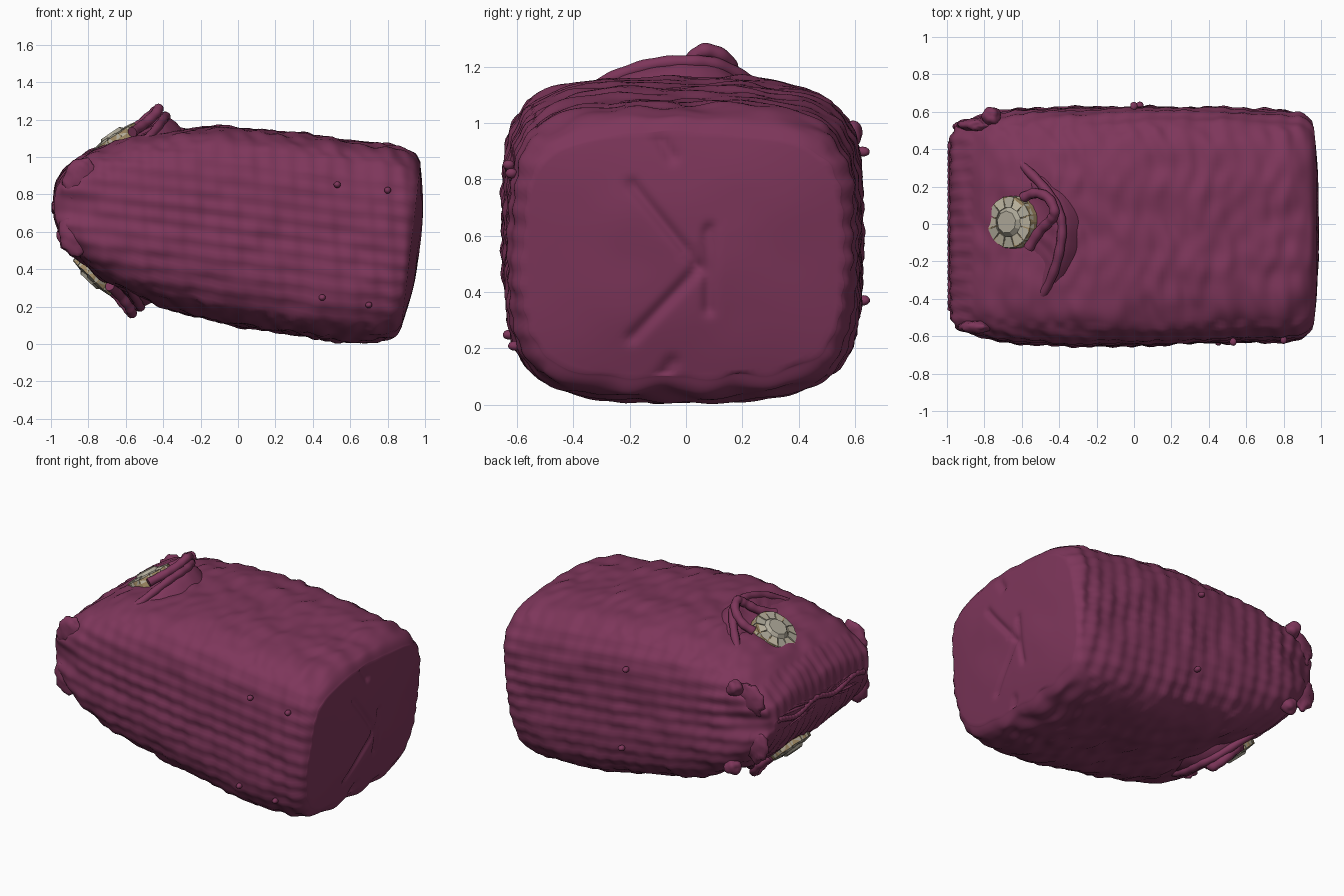
import bpy, bmesh, math, random
from mathutils import Vector, noise

if "Cube" in bpy.data.objects:
    bpy.data.objects.remove(bpy.data.objects["Cube"])
random.seed(4)

def mat(name, c):
    m = bpy.data.materials.new(name)
    m.diffuse_color = (*c, 1)
    m.use_nodes = True
    m.node_tree.nodes["Principled BSDF"].inputs["Base Color"].default_value = m.diffuse_color
    return m

PLUM = mat("plum wool", (0.208, 0.037, 0.104))
CREAM = mat("cream stone", (0.52, 0.47, 0.36))
GREY = mat("grey beige stone", (0.44, 0.41, 0.33))
TAN = mat("tan setting", (0.36, 0.26, 0.13))

def finish(name, bm, material, smooth=True):
    bmesh.ops.recalc_face_normals(bm, faces=bm.faces)
    me = bpy.data.meshes.new(name)
    bm.to_mesh(me)
    bm.free()
    me.materials.append(material)
    for p in me.polygons:
        p.use_smooth = smooth
    ob = bpy.data.objects.new(name, me)
    bpy.context.collection.objects.link(ob)
    return ob

def catmull(p, k):
    out = []
    for i in range(len(p) - 1):
        a, b, c, d = p[max(i-1, 0)], p[i], p[i+1], p[min(i+2, len(p)-1)]
        for j in range(k):
            t = j / k
            out.append([0.5*(2*B + (C-A)*t + (2*A-5*B+4*C-D)*t*t + (3*B-A-3*C+D)*t**3)
                        for A, B, C, D in zip(a, b, c, d)])
    return out + [list(p[-1])]

# Body: stations of (top x, top z, bottom x, bottom z, half width)
stations = [
    (-.985, .77, -.98, .67, .52), (-.96, .88, -.94, .57, .555), (-.85, .99, -.85, .45, .585),
    (-.70, 1.07, -.72, .34, .615), (-.50, 1.12, -.50, .235, .63), (-.30, 1.15, -.32, .17, .632),
    (0, 1.155, 0, .10, .632), (.30, 1.13, .28, .055, .632), (.58, 1.09, .55, .018, .625),
    (.82, 1.06, .72, .018, .615), (.935, 1.015, .835, .045, .595), (.975, .96, .875, .095, .565)]
RES = 180
EXP = 4.0

def knit(x, y, z, c, s):
    """Radial bump: rows and columns on the sides, loose scales above and below."""
    n = noise.noise(Vector((x*7, y*7, z*7))) * .014
    n += noise.noise(Vector((x*2.5, y*2.5, z*2.5 + 4))) * .014
    if abs(c) > abs(s):
        fade = .5 + .8*abs(noise.noise(Vector((x*3, y, z*3 + 9))))
        n += fade*(.006*math.sin(z*73 + x*9) + .005*math.sin(x*62 + z*4))
    else:
        n += .014*noise.noise(Vector((x*13, y*8, z))) + .003*math.sin(x*55 + 2*math.sin(y*14))
    return n

def seg_dist(y, z, a, b):
    p, a, b = Vector((y, z)), Vector(a), Vector(b)
    t = max(0, min(1, (p-a).dot(b-a) / (b-a).length_squared))
    return (p - a - t*(b-a)).length

creases = [((.05, .5), (-.18, .78)), ((.05, .48), (-.18, .24)),
           ((.09, .62), (.09, .34)), ((-.10, .97), (-.04, .88)), ((-.1, .06), (-.04, .15))]

def ring(bm, st, s=1.0, cap=False):
    tx, tz, bx, bz, w = st
    vs = []
    for i in range(RES):
        a = 2*math.pi*i/RES
        c, q = math.cos(a), math.sin(a)
        r = s * (abs(c)**EXP + abs(q)**EXP) ** (-1/EXP)
        y, h = w*r*c, r*q
        x, z = (tx+bx)/2 + (tx-bx)/2*h, (tz+bz)/2 + (tz-bz)/2*h
        if cap:
            x += .05*(1 - s*s) + .010*noise.noise(Vector((y*5, z*5, 2)))*(1-s)
            x -= sum(.016*math.exp(-(seg_dist(y, z, *k)/.022)**2) for k in creases)
        else:
            d = knit(x, y, z, c, q)
            y += d*c
            z += d*q
            if x < -.68:   # gusset tucked in at both sides of the closed end
                y -= math.copysign(.22*(-.68 - x)*math.exp(-((z - .73)/.09)**2)*abs(y)**3*4, c)
            if x < -.86:   # ribbing
                x -= .005*math.sin(y*85)
        vs.append(bm.verts.new((min(x, 1), y - .01, max(z, 0))))
    return vs

bm = bmesh.new()
rings = [ring(bm, stations[0], s, False) for s in (.35, .75)]
rings += [ring(bm, st) for st in catmull(stations, 14)]
rings += [ring(bm, stations[-1], 1 - k/30, True) for k in range(1, 30)]
for A, B in zip(rings, rings[1:]):
    for i in range(RES):
        j = (i+1) % RES
        bm.faces.new((A[i], A[j], B[j], B[i]))
bm.faces.new(rings[0])
bm.faces.new(rings[-1])
finish("knitted_body", bm, PLUM)

# Cord swept along a smooth path
def cord(name, pts, rad):
    cu = bpy.data.curves.new(name, 'CURVE')
    cu.dimensions = '3D'
    cu.bevel_depth = rad
    cu.bevel_resolution = 3
    cu.use_fill_caps = True
    path = catmull([tuple(p) for p in pts], 8)
    sp = cu.splines.new('POLY')
    sp.points.add(len(path) - 1)
    for k, p in enumerate(path):
        sp.points[k].co = (*p, 1)
        sp.points[k].radius = 1 + .06*math.sin(k*1.1)
    sp.use_smooth = True
    cu.materials.append(PLUM)
    ob = bpy.data.objects.new(name, cu)
    bpy.context.collection.objects.link(ob)

def blob(name, loc, size, rot=0):
    bm = bmesh.new()
    bmesh.ops.create_uvsphere(bm, u_segments=24, v_segments=14, radius=1)
    for v in bm.verts:
        v.co = Vector([v.co[k]*size[k] for k in range(3)])
        v.co *= 1 + .25*noise.noise(v.co*25 + Vector(loc))
    ob = finish(name, bm, PLUM)
    ob.location = loc
    ob.rotation_euler = (0, rot, 0)

# Jewelled button with its tongue and loop, in a local frame (u along slope, v = y, n outward)
def fastening(tag, origin, u, n):
    O, U, N = Vector(origin), Vector(u).normalized(), Vector(n).normalized()
    V = Vector((0, 1, 0))
    L = lambda p: O + U*p[0] + V*p[1] + N*p[2]

    # tongue
    edge = [(-.09, .44, -.08), (.04, .32, -.065), (.16, .22, -.06), (.26, .11, -.06),
            (.295, .0, -.07), (.28, -.13, -.075), (.22, -.27, -.095), (.12, -.40, -.125)]
    path = catmull(edge, 8)
    bm = bmesh.new()
    rows = []
    for p in path:
        row = []
        for t, dn in ((.15, -.03), (.45, -.035), (.75, -.02), (.95, .01), (1.04, -.01),
                      (1.11, -.05), (1.17, -.12), (1.2, -.2)):
            q = (.06 + (p[0]-.06)*t, p[1]*t, p[2]*t + dn)
            row.append(bm.verts.new(L(q) + N*.012*noise.noise(Vector(q)*16)))
        rows.append(row)
    for A, B in zip(rows, rows[1:]):
        for k in range(len(A)-1):
            bm.faces.new((A[k], A[k+1], B[k+1], B[k]))
    finish(tag + "_tongue", bm, PLUM)
    cord(tag + "_edge_cord", [L(p) for p in edge], .025)
    cord(tag + "_loop", [L(p) for p in ((.07, .14, -.03), (.15, .165, -.03), (.24, .14, -.02),
         (.285, .07, -.015), (.25, .02, -.03), (.17, -.04, -.04), (.10, -.13, -.04))], .027)

    # button setting, rim stones and centre stone
    def disc(bm, cu, cv, r0, r1, n0, n1, sides, turn=0):
        def loop(r, h):
            return [bm.verts.new(L((cu + r*math.cos(turn + 2*math.pi*k/sides),
                                    cv + r*math.sin(turn + 2*math.pi*k/sides), h))) for k in range(sides)]
        a, b = loop(r0, n0), loop(r1, n1)
        for k in range(sides):
            bm.faces.new((a[k], a[(k+1) % sides], b[(k+1) % sides], b[k]))
        bm.faces.new(a)
        bm.faces.new(b)

    bm = bmesh.new()
    disc(bm, 0, .01, .146, .138, -.07, -.004, 20)
    finish(tag + "_button_setting", bm, TAN, False)
    for group, m in ((0, CREAM), (1, GREY)):
        bm = bmesh.new()
        for k in range(group, 12, 2):
            a = 2*math.pi*k/12
            corners = []
            for rr, h in ((1.0, -.02), (.96, .006)):
                for r, da in ((.080, -.23), (.144, -.235), (.144, .235), (.080, .23)):
                    r *= rr if r > .1 else 1
                    hh = h - (.010 if r > .1 else 0) + random.uniform(-.004, .004)
                    corners.append(bm.verts.new(L((r*math.cos(a+da), .01 + r*math.sin(a+da), hh))))
            for f in ((0, 1, 2, 3), (4, 5, 6, 7), (0, 1, 5, 4), (1, 2, 6, 5), (2, 3, 7, 6), (3, 0, 4, 7)):
                bm.faces.new([corners[i] for i in f])
        finish(tag + "_rim_stones_" + "ab"[group], bm, m, False)
    bm = bmesh.new()
    disc(bm, 0, .01, .088, .060, -.01, .022, 9, .2)
    finish(tag + "_centre_stone", bm, GREY, False)

fastening("top", (-.67, 0, 1.11), (.83, 0, .56), (-.56, 0, .83))
fastening("bottom", (-.785, 0, .35), (.73, 0, -.69), (-.69, 0, -.73))

# Gathered folds at the closed end, on both sides
for side, s in (("front", -1), ("back", 1)):
    blob(side + "_upper_fold", (-.85, s*.54 - .01, .89), (.085, .035, .11), .45)
    blob(side + "_lower_fold", (-.89, s*.53 - .01, .58), (.07, .035, .11), -.2)
blob("back_upper_tuft", (-.76, .575, .96), (.05, .05, .05))
blob("back_lower_tuft", (-.74, .565, .43), (.05, .05, .05))

# Ribbed seam around the closed end
cord("end_seam", [(-.978, -.46 + k*.045, .73 + .02*math.sin(k*.7)) for k in range(21)], .018)

# Loose yarn tufts
for k, (x, y, z) in enumerate(((.0, .63, .90), (.03, .63, .37), (.53, -.63, .85),
                               (.80, -.62, .82), (.45, -.63, .25), (.7, -.61, .21))):
    blob("yarn_tuft_%d" % k, (x, y, z), (.02, .022, .018))
